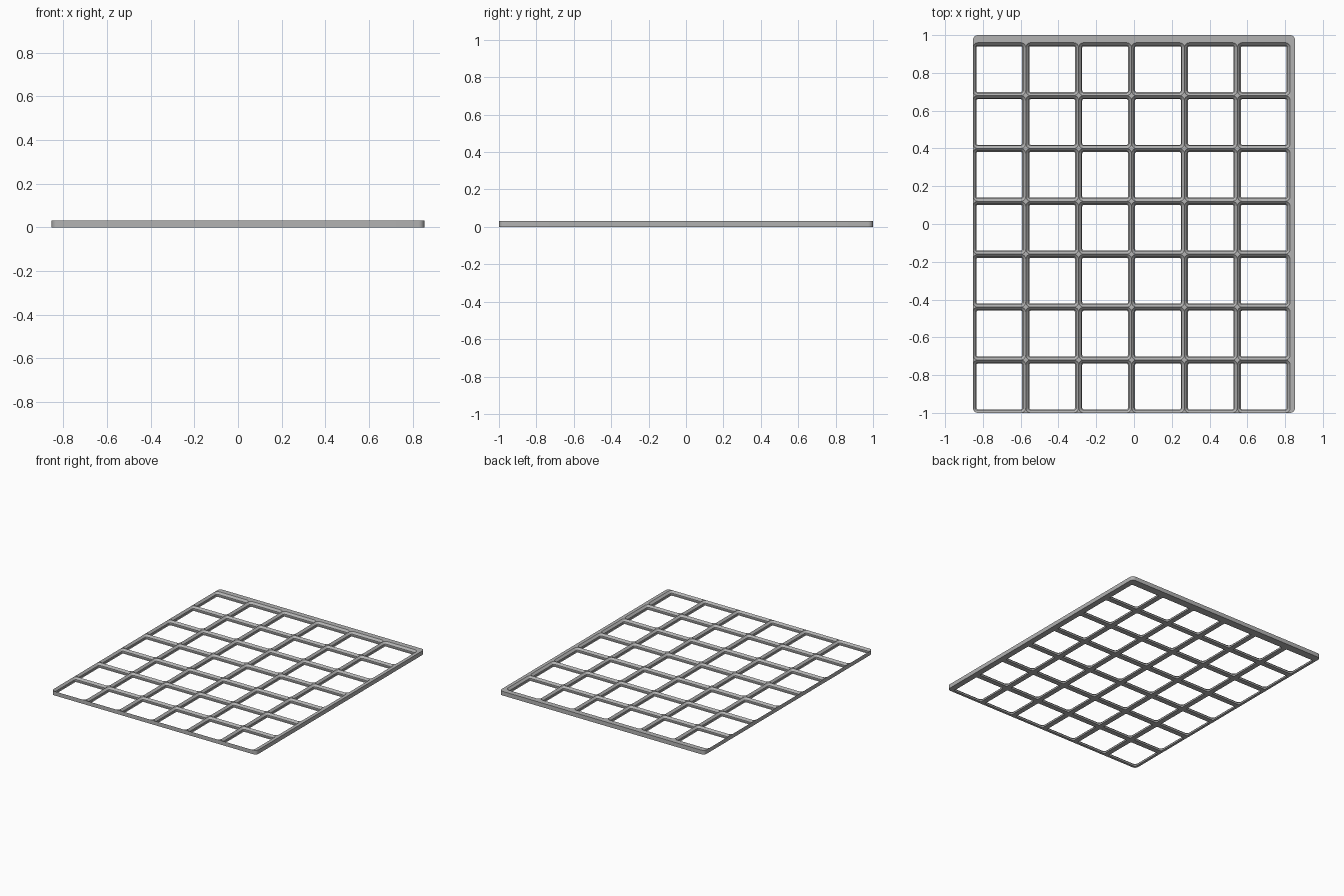
import bpy, bmesh, math

if "Cube" in bpy.data.objects:
    bpy.data.objects.remove(bpy.data.objects["Cube"])

# Overall sizes
X, Y, H = 0.853, 1.0, 0.031        # half width, half depth, height
PITCH, COLS, ROWS = 0.28, 6, 7
R, SEG = 0.0267, 6                 # outer corner radius, arc segments
# Socket wall profile: inset from cell edge, height, corner radius
PROFILE = [(0.0, H, R), (0.0143, 0.0167, 0.0123),
           (0.0143, 0.0047, 0.0123), (0.019, 0.0, 0.0077)]

bm = bmesh.new()
cache = {}


def vert(p):
    key = tuple(round(c, 5) for c in p)
    if key not in cache:
        cache[key] = bm.verts.new(p)
    return cache[key]


def ring(x0, x1, y0, y1, z, radii):
    """Counter-clockwise rounded rectangle; radii go from the front left corner."""
    pts = []
    corners = [(x0, y0, 1, 1), (x1, y0, -1, 1), (x1, y1, -1, -1), (x0, y1, 1, -1)]
    for k, ((cx, cy, sx, sy), r) in enumerate(zip(corners, radii)):
        for i in range(SEG + 1):
            a = math.pi + math.pi / 2 * (k + i / SEG)
            pts.append((cx + sx * r + r * math.cos(a), cy + sy * r + r * math.sin(a), z))
    return pts


def loft(a, b, keep=lambda x, y: True):
    n = len(a)
    for i in range(n):
        j = (i + 1) % n
        if not keep((a[i][0] + a[j][0]) / 2, (a[i][1] + a[j][1]) / 2):
            continue
        vs = list(dict.fromkeys(vert(p) for p in (a[i], a[j], b[j], b[i])))
        if len(vs) < 3 or bm.faces.get(vs):
            continue
        f = bm.faces.new(vs)
        if f.calc_area() < 1e-8:
            bm.faces.remove(f)


def on_perimeter(x, y):
    return abs(x) > X - 0.012 or abs(y) > Y - 0.012


# Each cell: outer edge wall, top land, stepped socket wall, underside
for c in range(COLS):
    for r in range(ROWS):
        x0, y0 = -X + c * PITCH, -Y + r * PITCH
        x1, y1 = x0 + PITCH, y0 + PITCH
        left, right = c == 0, c == COLS - 1
        front, back = r == 0, r == ROWS - 1
        # Last column and row widen into the margin strips
        bx, by = (X if right else x1), (Y if back else y1)
        radii = [R if t else 0.0 for t in
                 (left and front, right and front, right and back, left and back)]
        low = ring(x0, bx, y0, by, 0.0, radii)
        top = ring(x0, bx, y0, by, H, radii)
        socket = [ring(x0 + d, x1 - d, y0 + d, y1 - d, z, [q] * 4) for d, z, q in PROFILE]
        loft(low, top, on_perimeter)
        chain = [top] + socket + [low]
        for a, b in zip(chain, chain[1:]):
            loft(a, b)

bmesh.ops.delete(bm, geom=[v for v in bm.verts if not v.link_faces], context='VERTS')
mesh = bpy.data.meshes.new("grid_baseplate")
bm.to_mesh(mesh)
bm.free()

# Single grey plastic
grey = bpy.data.materials.new("grey plastic")
grey.diffuse_color = (0.45, 0.45, 0.45, 1.0)
grey.use_nodes = True
grey.node_tree.nodes["Principled BSDF"].inputs["Base Color"].default_value = grey.diffuse_color
mesh.materials.append(grey)

plate = bpy.data.objects.new("grid_baseplate", mesh)
bpy.context.collection.objects.link(plate)
bpy.context.view_layer.objects.active = plate
plate.select_set(True)
bpy.ops.object.shade_smooth_by_angle(angle=math.radians(30))
